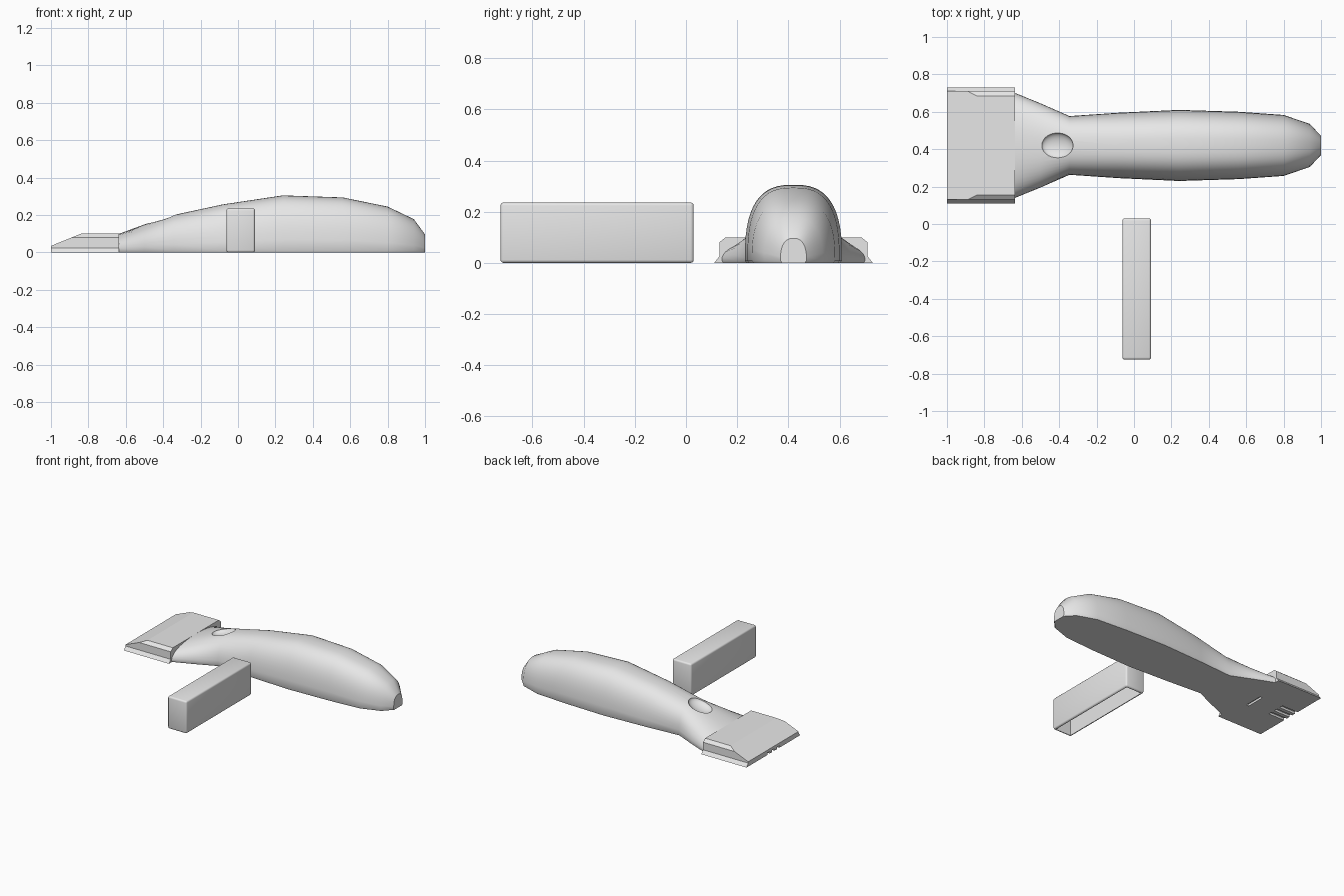
import bpy, bmesh, math
from mathutils import Matrix, Vector

cube = bpy.data.objects.get("Cube")
if cube:
    bpy.data.objects.remove(cube, do_unlink=True)

MID_Y = 0.42  # centre line of the clipper

grey = bpy.data.materials.new("light grey plastic")
grey.use_nodes = True
grey.diffuse_color = (0.8, 0.8, 0.8, 1)
grey.node_tree.nodes["Principled BSDF"].inputs["Base Color"].default_value = (0.8, 0.8, 0.8, 1)


def make_object(name, bm):
    bmesh.ops.recalc_face_normals(bm, faces=bm.faces)
    mesh = bpy.data.meshes.new(name)
    bm.to_mesh(mesh)
    bm.free()
    mesh.materials.append(grey)
    obj = bpy.data.objects.new(name, mesh)
    bpy.context.scene.collection.objects.link(obj)
    return obj


def activate(obj):
    bpy.ops.object.select_all(action='DESELECT')
    obj.select_set(True)
    bpy.context.view_layer.objects.active = obj


def box_mesh(low, high):
    low, high = Vector(low), Vector(high)
    bm = bmesh.new()
    bmesh.ops.create_cube(bm, size=1, matrix=Matrix.Translation((low + high) / 2)
                          @ Matrix.Diagonal((high - low).to_4d()))
    return bm


def loft(rings):
    bm = bmesh.new()
    rows = [[bm.verts.new(p) for p in ring] for ring in rings]
    for a, b in zip(rows, rows[1:]):
        for i in range(len(a)):
            j = (i + 1) % len(a)
            bm.faces.new((a[i], a[j], b[j], b[i]))
    bm.faces.new(rows[0])
    bm.faces.new(rows[-1])
    return bm


def cut(obj, cutter):
    cutter.hide_render = True
    mod = obj.modifiers.new("cut", 'BOOLEAN')
    mod.operation = 'DIFFERENCE'
    mod.solver = 'EXACT'
    mod.object = cutter
    activate(obj)
    bpy.ops.object.modifier_apply(modifier=mod.name)
    bpy.data.objects.remove(cutter, do_unlink=True)


def smooth(obj, degrees):
    activate(obj)
    bpy.ops.object.shade_smooth_by_angle(angle=math.radians(degrees))


# Handle: arched sections with a small chamfer along the flat underside
def arch(x, half_width, height, power, steps=28):
    pts = [(x, MID_Y + half_width - 0.006, 0)]
    for i in range(steps + 1):
        t = math.pi * i / steps
        c, s = math.cos(t), max(math.sin(t), 0)
        y = math.copysign(abs(c) ** (2 / power), c) * half_width
        pts.append((x, MID_Y + y, 0.01 + (height - 0.01) * s ** (2 / power)))
    return pts + [(x, MID_Y - half_width + 0.006, 0)]


stations = [
    (-0.635, 0.28, 0.10, 2.2), (-0.5, 0.225, 0.15, 2.3), (-0.345, 0.157, 0.2, 2.5),
    (-0.08, 0.175, 0.257, 2.6), (0.24, 0.19, 0.305, 2.7), (0.56, 0.18, 0.294, 2.7),
    (0.8, 0.163, 0.245, 2.6), (0.94, 0.115, 0.178, 2.5), (1.0, 0.051, 0.096, 2.5)]
handle = make_object("handle", loft([arch(*s) for s in stations]))

# Thumb hollow pressed into the sloping neck
bm = bmesh.new()
bmesh.ops.create_uvsphere(
    bm, u_segments=32, v_segments=20, radius=1,
    matrix=Matrix.Translation((-0.41, MID_Y, 0.18)) @ Matrix.Rotation(math.radians(-17), 4, 'Y')
    @ Matrix.Diagonal((0.088, 0.068, 0.035, 1)))
cut(handle, make_object("thumb_hollow_cutter", bm))
smooth(handle, 35)

# Cutting head: flanged profile run along x, with a sloped leading edge
side = [(0.31, 0), (0.29, 0.025), (0.29, 0.08), (0.265, 0.1)]
profile = side + [(-y, z) for y, z in reversed(side)]
bm = loft([[(x, MID_Y + y, z) for y, z in profile] for x in (-1, -0.635)])
cutaway = bmesh.ops.bisect_plane(
    bm, geom=bm.verts[:] + bm.edges[:] + bm.faces[:], plane_co=(-1, 0, 0.035),
    plane_no=(-0.065, 0, 0.16), clear_outer=True)
rim = [e for e in cutaway["geom_cut"] if isinstance(e, bmesh.types.BMEdge)]
bmesh.ops.contextual_create(bm, geom=rim)
head = make_object("cutting_head", bm)

# Notches under the leading edge and a slot near the neck
for y in (-0.055, 0, 0.055):
    cut(head, make_object("notch_cutter", box_mesh(
        (-1.1, MID_Y + y - 0.014, -0.1), (-0.87, MID_Y + y + 0.014, 0.015))))
cut(head, make_object("slot_cutter", box_mesh(
    (-0.7, MID_Y - 0.075, -0.1), (-0.68, MID_Y + 0.065, 0.015))))

# Cover: rounded box, hollow and open underneath
cover = make_object("cover", box_mesh((-0.062, -0.725, 0), (0.091, 0.03, 0.236)))
bevel = cover.modifiers.new("round", 'BEVEL')
bevel.width = 0.012
bevel.segments = 3
activate(cover)
bpy.ops.object.modifier_apply(modifier=bevel.name)
cut(cover, make_object("cover_cutter", box_mesh((-0.048, -0.711, -0.1), (0.077, 0.016, 0.222))))
smooth(cover, 35)
